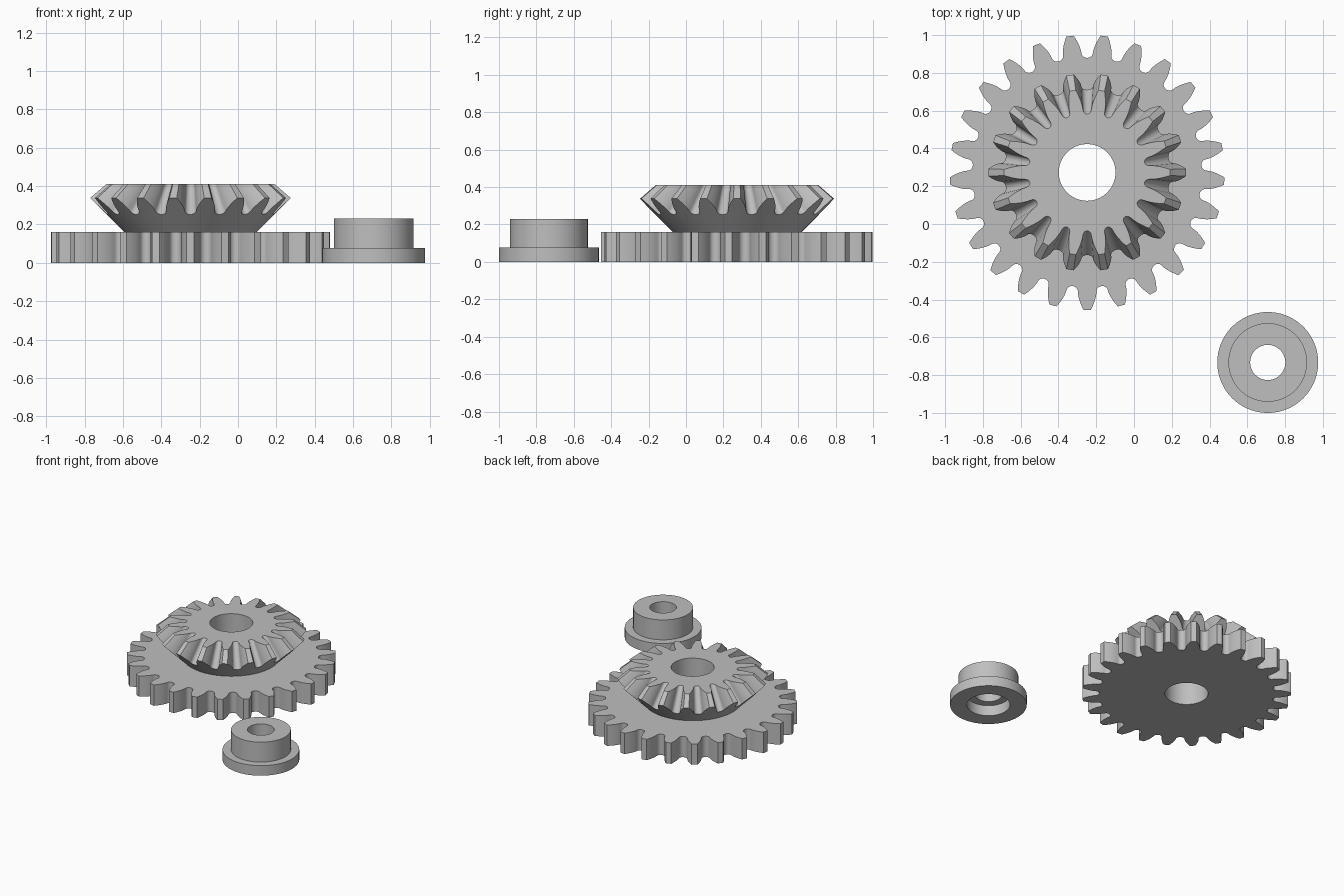
import bpy, bmesh
from math import pi, sin, cos, tan, acos, radians, sqrt

if "Cube" in bpy.data.objects:
    bpy.data.objects.remove(bpy.data.objects["Cube"])

MODULE = 0.0539
PRESSURE = radians(20)

steel = bpy.data.materials.new("plain_grey")
steel.diffuse_color = (0.52, 0.52, 0.52, 1)
steel.use_nodes = True
steel.node_tree.nodes["Principled BSDF"].inputs["Base Color"].default_value = steel.diffuse_color


def inv(a):
    return tan(a) - a


def half_tooth(n):
    """(radius, angle from tooth centre) from gap bottom to tooth tip."""
    rp = n * MODULE / 2
    rb = rp * cos(PRESSURE)
    root, tip = rp - 1.25 * MODULE, rp + MODULE
    base_angle = pi / (2 * n) + inv(PRESSURE)
    gap = pi / n - base_angle
    pts = []
    for i in range(5):  # rounded gap bottom
        t = i * pi / 10
        pts.append((root + (rb - root) * (1 - cos(t)), pi / n - gap * sin(t)))
    for i in range(7):  # involute flank
        r = rb + (tip - rb) * i / 6
        pts.append((r, base_angle - inv(acos(min(1, rb / r)))))
    return pts


def gear_outline(half, teeth, phase):
    out = []
    for k in range(teeth):
        c = phase + 2 * pi * k / teeth
        out += [(r, c - a) for r, a in half]
        out += [(r, c + a) for r, a in half[:0:-1]]
    return out


def loft(name, rings, centre):
    """Closed solid from rings of (radius, angle, z), joined in a cycle."""
    bm = bmesh.new()
    loops = [[bm.verts.new((r * cos(a), r * sin(a), z)) for r, a, z in ring] for ring in rings]
    n = len(loops[0])
    for i, lower in enumerate(loops):
        upper = loops[(i + 1) % len(loops)]
        for j in range(n):
            k = (j + 1) % n
            bm.faces.new((lower[j], lower[k], upper[k], upper[j]))
    bmesh.ops.recalc_face_normals(bm, faces=bm.faces[:])
    me = bpy.data.meshes.new(name)
    bm.to_mesh(me)
    bm.free()
    me.materials.append(steel)
    ob = bpy.data.objects.new(name, me)
    ob.location = (*centre, 0)
    bpy.context.collection.objects.link(ob)
    bpy.ops.object.select_all(action='DESELECT')
    ob.select_set(True)
    bpy.context.view_layer.objects.active = ob
    bpy.ops.object.shade_smooth_by_angle(angle=radians(25))


def circle(r, z, outline):
    return [(r, a, z) for _, a in outline]


GEAR_CENTRE = (-0.248, 0.273)
BORE, SPUR_TOP, BEVEL_TOP = 0.15, 0.16, 0.41

# Flat spur gear with 25 teeth
spur = gear_outline(half_tooth(25), 25, -pi / 2)
loft("spur_gear", [
    circle(BORE, 0, spur),
    [(r, a, 0) for r, a in spur],
    [(r, a, SPUR_TOP) for r, a in spur],
    circle(BORE, SPUR_TOP, spur),
], GEAR_CENTRE)

# Bevel gear with 18 teeth, tapering to an apex on the axis
half = [(r / sqrt(2), a * sqrt(2)) for r, a in half_tooth(18 * sqrt(2))]
bevel = gear_outline(half, 18, 0)
DROP, APEX = 0.185, 0.787
back = [(r, a, r - DROP) for r, a in bevel]
front = [(r * (APEX - BEVEL_TOP) / (APEX - z), a, BEVEL_TOP) for r, a, z in back]
loft("bevel_gear", [
    circle(BORE, SPUR_TOP, bevel),
    circle(SPUR_TOP + DROP, SPUR_TOP, bevel),
    back,
    front,
    circle(BORE, BEVEL_TOP, bevel),
], GEAR_CENTRE)

# Flanged bushing with a wider bore from below
round_outline = [(1, 2 * pi * i / 96) for i in range(96)]
bushing_profile = [(0.15, 0), (0.267, 0), (0.267, 0.077), (0.208, 0.077),
                   (0.208, 0.23), (0.093, 0.23), (0.093, 0.08), (0.15, 0.08)]
loft("flanged_bushing", [circle(r, z, round_outline) for r, z in bushing_profile],
     (0.708, -0.733))
